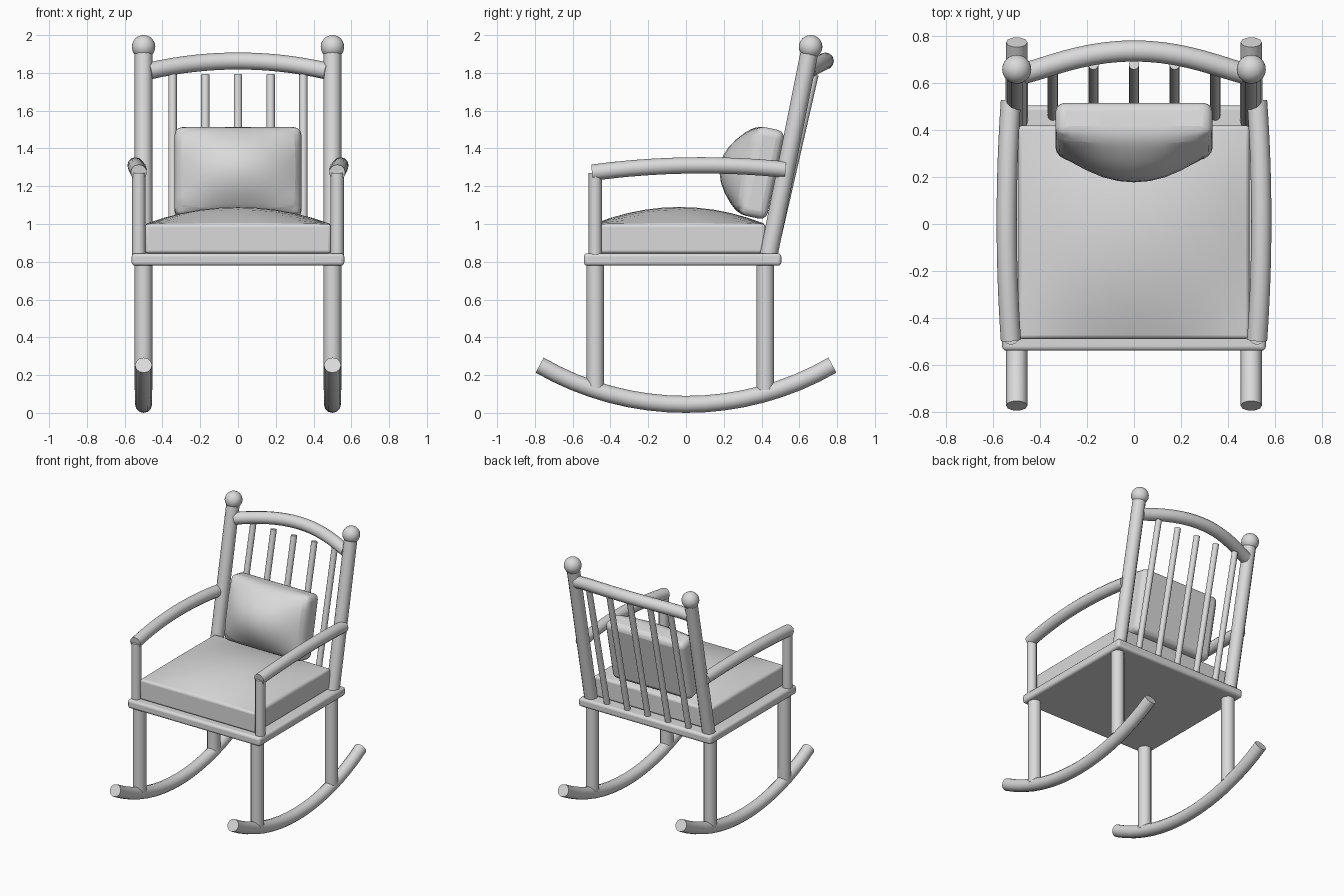
import bpy, bmesh
from math import sin, cos, radians
from mathutils import Vector

cube = bpy.data.objects.get("Cube")
if cube:
    bpy.data.objects.remove(cube, do_unlink=True)

grey = bpy.data.materials.new("light grey")
grey.use_nodes = True
grey.diffuse_color = (0.7, 0.7, 0.7, 1)
grey.node_tree.nodes["Principled BSDF"].inputs["Base Color"].default_value = (0.7, 0.7, 0.7, 1)


def activate(ob):
    bpy.ops.object.select_all(action='DESELECT')
    ob.select_set(True)
    bpy.context.view_layer.objects.active = ob


def finish(ob, angle=35):
    if not ob.data.materials:
        ob.data.materials.append(grey)
    activate(ob)
    bpy.ops.object.shade_smooth_by_angle(angle=radians(angle))
    return ob


def rod(name, points, radius):
    """Round bar swept along a path, with flat capped ends."""
    cu = bpy.data.curves.new(name, 'CURVE')
    cu.dimensions = '3D'
    cu.bevel_depth = radius
    cu.bevel_resolution = 4
    cu.use_fill_caps = True
    sp = cu.splines.new('POLY')
    sp.points.add(len(points) - 1)
    for p, co in zip(sp.points, points):
        p.co = (*co, 1)
    ob = bpy.data.objects.new(name, cu)
    bpy.context.collection.objects.link(ob)
    activate(ob)
    bpy.ops.object.convert(target='MESH')
    return finish(bpy.context.object)


def bevel(ob, width, segments):
    m = ob.modifiers.new("Rounded edges", 'BEVEL')
    m.width, m.segments = width, segments
    m.limit_method, m.angle_limit = 'ANGLE', radians(30)


def cushion(name, width, depth, base, dome, round_width):
    """Box with a domed top, its flat underside on local z = 0."""
    bm = bmesh.new()
    bmesh.ops.create_grid(bm, x_segments=10, y_segments=10, size=1)
    bottom = bm.faces[:]
    top = bmesh.ops.extrude_face_region(bm, geom=bottom, use_keep_orig=True)["geom"]
    raised = {g for g in top if isinstance(g, bmesh.types.BMVert)}
    for v in bm.verts:
        u, w = v.co.x, v.co.y
        z = base + dome * (1 - u * u) * (1 - w * w) if v in raised else 0
        v.co = (u * width / 2, w * depth / 2, z)
    bmesh.ops.recalc_face_normals(bm, faces=bm.faces)
    me = bpy.data.meshes.new(name)
    bm.to_mesh(me)
    bm.free()
    ob = bpy.data.objects.new(name, me)
    bpy.context.collection.objects.link(ob)
    bevel(ob, round_width, 3)
    return finish(ob, 50)


steps = [i / 8 - 1 for i in range(17)]  # -1 .. 1 along curved parts

# Parts that come in left and right pairs
for side, s in (("left", 1), ("right", -1)):
    arc = [radians(30 * t) for t in steps]
    rod(side + "_rocker", [(s * 0.5, 1.55 * sin(a), 1.595 - 1.55 * cos(a)) for a in arc], 0.045)
    rod(side + "_front_leg", [(s * 0.5, -0.48, 0.13), (s * 0.5, -0.48, 0.8)], 0.047)
    rod(side + "_back_leg", [(s * 0.5, 0.42, 0.12), (s * 0.5, 0.42, 0.8)], 0.047)
    rod(side + "_back_post", [(s * 0.5, 0.435, 0.82), (s * 0.5, 0.66, 1.94)], 0.047)
    rod(side + "_arm_post", [(s * 0.525, -0.48, 0.82), (s * 0.525, -0.48, 1.27)], 0.035)
    rod(side + "_armrest", [(s * (0.543 - 0.018 * t * t), 0.015 + 0.51 * t,
                             1.31 - 0.03 * t * t + 0.008 * t) for t in steps], 0.043)
    bpy.ops.mesh.primitive_uv_sphere_add(segments=24, ring_count=16, radius=0.062,
                                         location=(s * 0.5, 0.66, 1.938))
    bpy.context.object.name = side + "_post_ball"
    finish(bpy.context.object)

# Bowed rail across the top of the back
rod("top_rail", [(0.47 * t, 0.642 + 0.096 * (1 - t * t) ** 1.2,
                  1.81 + 0.053 * (1 - t * t)) for t in steps], 0.045)

# Back spindles
for i in range(-2, 3):
    x = 0.173 * i
    rod(f"spindle_{i + 3}", [(x, 0.46, 0.83), (x, 0.68, 1.79)], 0.022)

# Seat slab
bpy.ops.mesh.primitive_cube_add(size=1, location=(0, -0.018, 0.812))
seat = bpy.context.object
seat.name = "seat"
seat.scale = (1.125, 1.045, 0.066)
bpy.ops.object.transform_apply(location=False, rotation=False, scale=True)
bevel(seat, 0.018, 3)
finish(seat)

# Cushions
seat_cushion = cushion("seat_cushion", 0.985, 0.91, 0.155, 0.09, 0.015)
seat_cushion.location = (0, -0.035, 0.845)
back_cushion = cushion("back_cushion", 0.67, 0.48, 0.15, 0.15, 0.04)
back_cushion.location = (0, 0.475, 1.255)
back_cushion.rotation_euler.x = radians(78)
